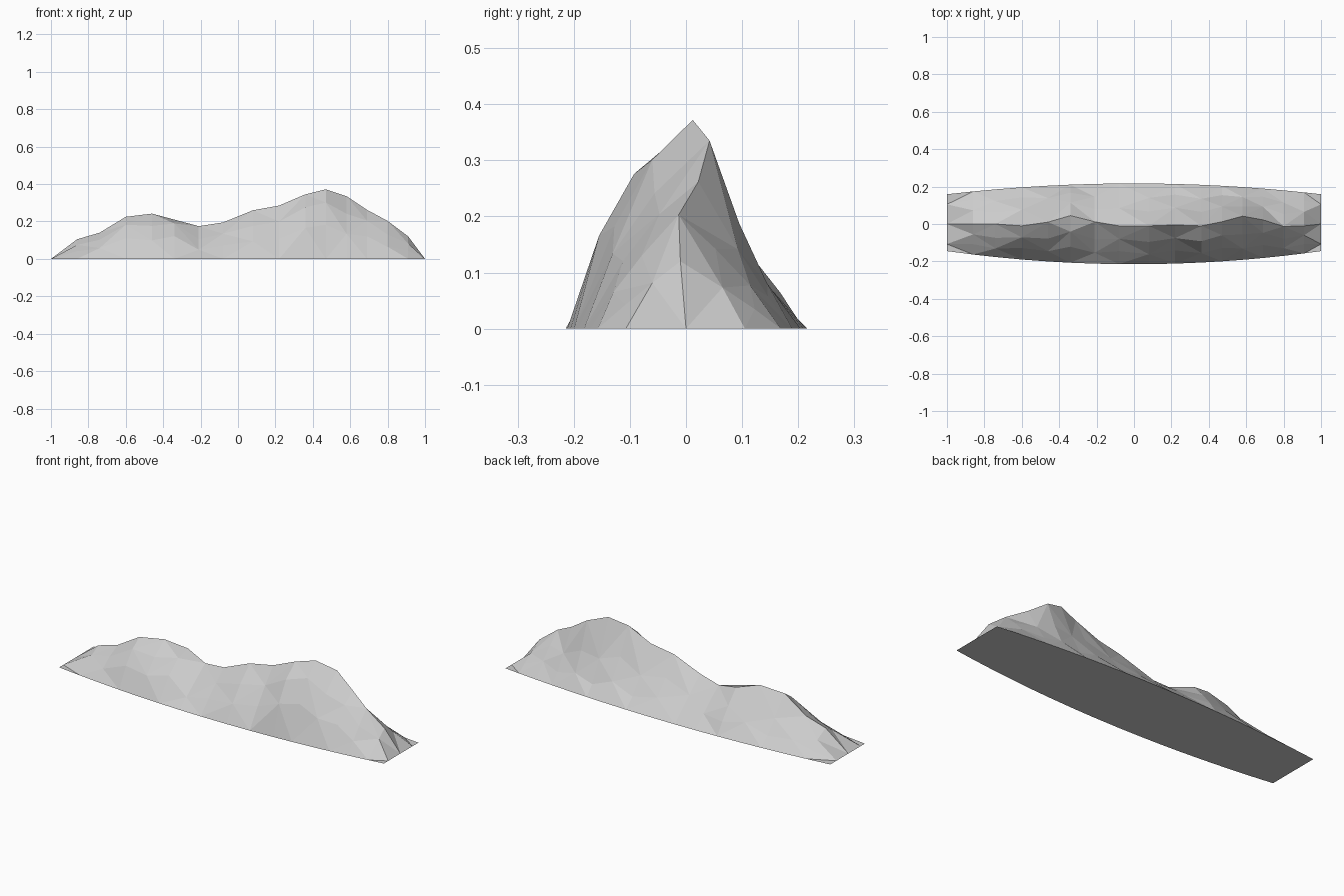
import bpy, bmesh

if "Cube" in bpy.data.objects:
    bpy.data.objects.remove(bpy.data.objects["Cube"])

# Ridge stations: x, crest y, crest height, front bulge, back bulge
STATIONS = [
    (-1.00, 0.00, 0.000, 0.00, 0.00), (-0.86, 0.00, 0.105, 0.05, 0.05),
    (-0.74, 0.00, 0.140, 0.15, 0.05), (-0.60, -0.01, 0.225, 0.15, -0.05),
    (-0.46, 0.01, 0.242, 0.15, 0.00), (-0.34, 0.045, 0.210, 0.24, 0.05),
    (-0.21, 0.012, 0.175, 0.02, 0.04), (-0.08, -0.01, 0.195, 0.03, 0.00),
    (0.08, -0.01, 0.260, 0.10, -0.05), (0.22, -0.005, 0.285, 0.04, -0.08),
    (0.36, -0.01, 0.345, 0.22, -0.08), (0.47, 0.012, 0.372, 0.15, -0.12),
    (0.58, 0.042, 0.335, 0.14, -0.10), (0.69, 0.022, 0.262, 0.12, -0.04),
    (0.80, -0.013, 0.203, 0.06, 0.04), (0.91, -0.01, 0.120, 0.02, 0.03),
    (1.00, 0.00, 0.000, 0.00, 0.00),
]


def lerp(a, b, t):
    return a + (b - a) * t


def section(i, x, ry, rz, front, back):
    """Cross-section from front foot over the crest to back foot."""
    yf = -0.215 + 0.07 * x * x
    yb = 0.217 - 0.058 * x * x
    wob = 0.04 if i % 2 else -0.04      # staggers the facets
    pts = [(x, yf, 0)]
    for t in (0.3, 0.62):
        pts.append((x, lerp(yf, ry, t + wob), rz * (t + wob + front)))
    pts.append((x, ry, rz))
    for t in (0.62, 0.3):
        pts.append((x, lerp(yb, ry, t - wob), rz * (t - wob + back)))
    pts.append((x, yb, 0))
    return pts


# Mountain ridge: faceted skin plus flat underside
bm = bmesh.new()
rows = [[bm.verts.new(p) for p in section(i, *s)] for i, s in enumerate(STATIONS)]
for i in range(len(rows) - 1):
    for j in range(6):
        a, b, c, d = rows[i][j], rows[i + 1][j], rows[i + 1][j + 1], rows[i][j + 1]
        if (i + j) % 2:
            bm.faces.new((a, b, c))
            bm.faces.new((a, c, d))
        else:
            bm.faces.new((a, b, d))
            bm.faces.new((b, c, d))
outline = ([r[0] for r in rows] + rows[-1][1:6]
           + [r[6] for r in reversed(rows)] + rows[0][5:0:-1])
bm.faces.new(list(reversed(outline)))
bm.normal_update()

mesh = bpy.data.meshes.new("mountain_ridge")
bm.to_mesh(mesh)
bm.free()
ridge = bpy.data.objects.new("mountain_ridge", mesh)
bpy.context.collection.objects.link(ridge)

rock = bpy.data.materials.new("rock_grey")
rock.diffuse_color = (0.6, 0.6, 0.6, 1)
rock.use_nodes = True
rock.node_tree.nodes["Principled BSDF"].inputs["Base Color"].default_value = rock.diffuse_color
mesh.materials.append(rock)
